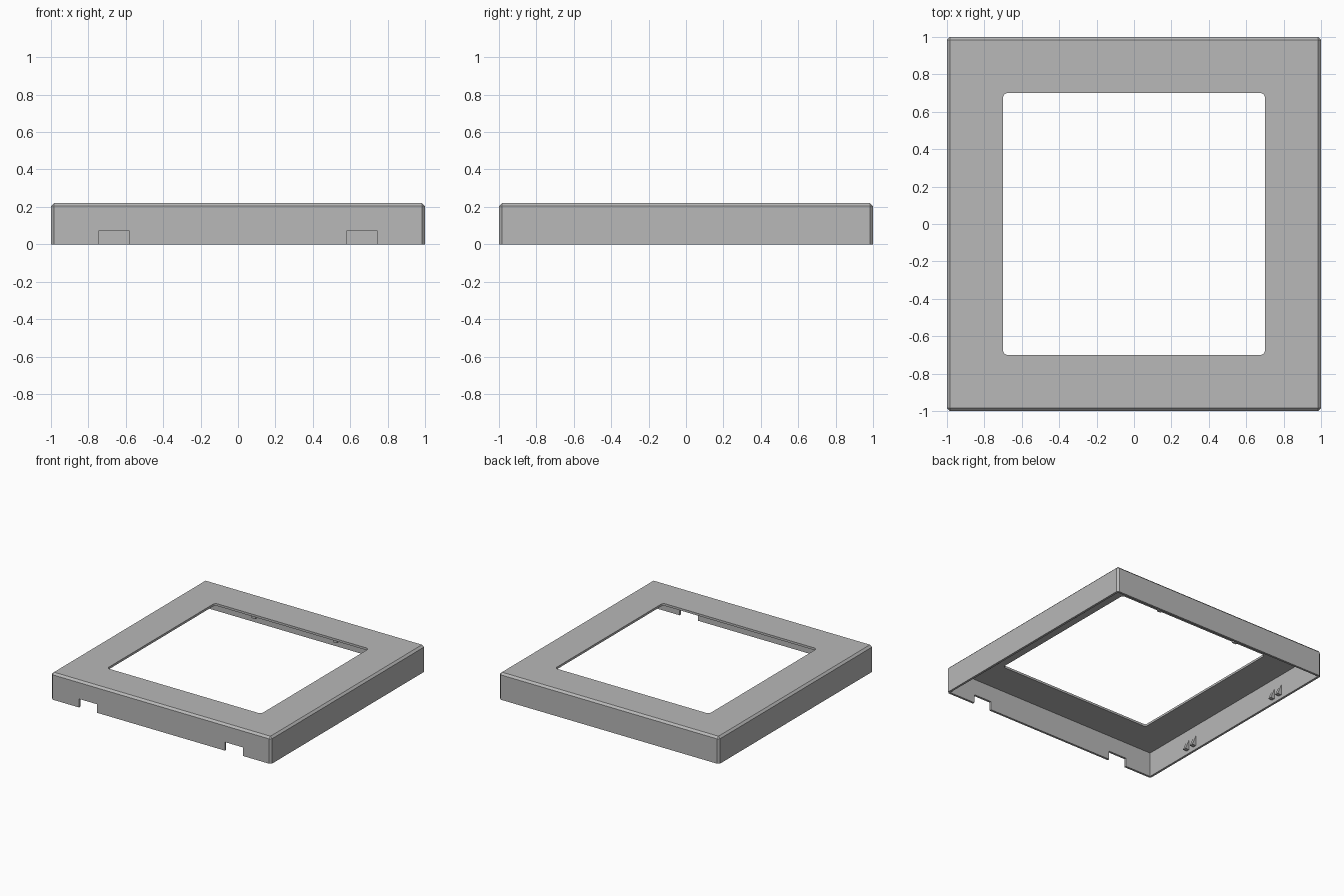
import bpy
import bmesh
from mathutils import Matrix, Vector

cube = bpy.data.objects.get("Cube")
if cube:
    bpy.data.objects.remove(cube, do_unlink=True)

HEIGHT = 0.22
WALL = 0.018
INNER = 1 - WALL

grey = bpy.data.materials.new("matte grey")
grey.use_nodes = True
grey.diffuse_color = (0.48, 0.48, 0.48, 1)
grey.node_tree.nodes["Principled BSDF"].inputs["Base Color"].default_value = grey.diffuse_color


def make_object(name, bm):
    bmesh.ops.recalc_face_normals(bm, faces=bm.faces)
    mesh = bpy.data.meshes.new(name)
    bm.to_mesh(mesh)
    bm.free()
    mesh.materials.append(grey)
    obj = bpy.data.objects.new(name, mesh)
    bpy.context.collection.objects.link(obj)
    return obj


def box(name, low, high, bevel=0, segments=1, edge_rule=None):
    """Axis-aligned box; edge_rule picks the edges to bevel."""
    low, high = Vector(low), Vector(high)
    bm = bmesh.new()
    bmesh.ops.create_cube(bm, size=1, matrix=Matrix.Translation((low + high) / 2)
                          @ Matrix.Diagonal((high - low).to_4d()))
    if bevel:
        edges = [e for e in bm.edges if edge_rule(*(v.co for v in e.verts))]
        bmesh.ops.bevel(bm, geom=edges, offset=bevel, segments=segments,
                        profile=0.5, affect='EDGES')
    return make_object(name, bm)


def cut(target, cutter):
    cutter.hide_render = True
    mod = target.modifiers.new("cut", 'BOOLEAN')
    mod.operation = 'DIFFERENCE'
    mod.solver = 'EXACT'
    mod.object = cutter
    bpy.context.view_layer.objects.active = target
    bpy.ops.object.modifier_apply(modifier=mod.name)
    bpy.data.objects.remove(cutter, do_unlink=True)


def rib(name, points, thickness):
    """Extrude a triangle given in 3D along a thickness vector."""
    bm = bmesh.new()
    face = bm.faces.new([bm.verts.new(p) for p in points])
    extruded = bmesh.ops.extrude_face_region(bm, geom=[face])["geom"]
    moved = [g for g in extruded if isinstance(g, bmesh.types.BMVert)]
    bmesh.ops.translate(bm, verts=moved, vec=thickness)
    return make_object(name, bm)


# Outer cover, chamfered everywhere except around the open bottom
frame = box("cover_frame", (-1, -1, 0), (1, 1, HEIGHT), 0.016, 1,
            lambda a, b: max(a.z, b.z) > 0.1)

# Hollow underside
cut(frame, box("cavity_cutter", (-INNER, -INNER, -0.1), (INNER, INNER, HEIGHT - WALL)))

# Square window with rounded corners
cut(frame, box("window_cutter", (-0.7, -0.7, 0.1), (0.7, 0.7, 0.4), 0.025, 5,
               lambda a, b: abs(a.z - b.z) > 0.1))

# Two notches in the lower edge of the front wall
for side in (-1, 1):
    xs = sorted((side * 0.58, side * 0.745))
    cut(frame, box("notch_cutter", (xs[0], -1.1, -0.1), (xs[1], -0.9, 0.07)))

# Pairs of triangular snap ribs inside both side walls
for side, label in ((1, "left"), (-1, "right")):
    for centre, place in ((-0.5, "front"), (0.5, "back")):
        for offset in (-0.055, 0.025):
            y = centre + offset
            rib(f"{label}_{place}_snap_rib",
                [(side * (INNER + 0.002), y, 0.03),
                 (side * (INNER - 0.035), y, 0.03),
                 (side * (INNER + 0.002), y, 0.12)], (0, 0.03, 0))

# Small pegs under the top plate behind the window
for side, label in ((1, "left"), (-1, "right")):
    x = side * 0.37
    box(f"{label}_back_peg", (x - 0.018, 0.73, 0.17), (x + 0.018, 0.765, HEIGHT - WALL + 0.002))
